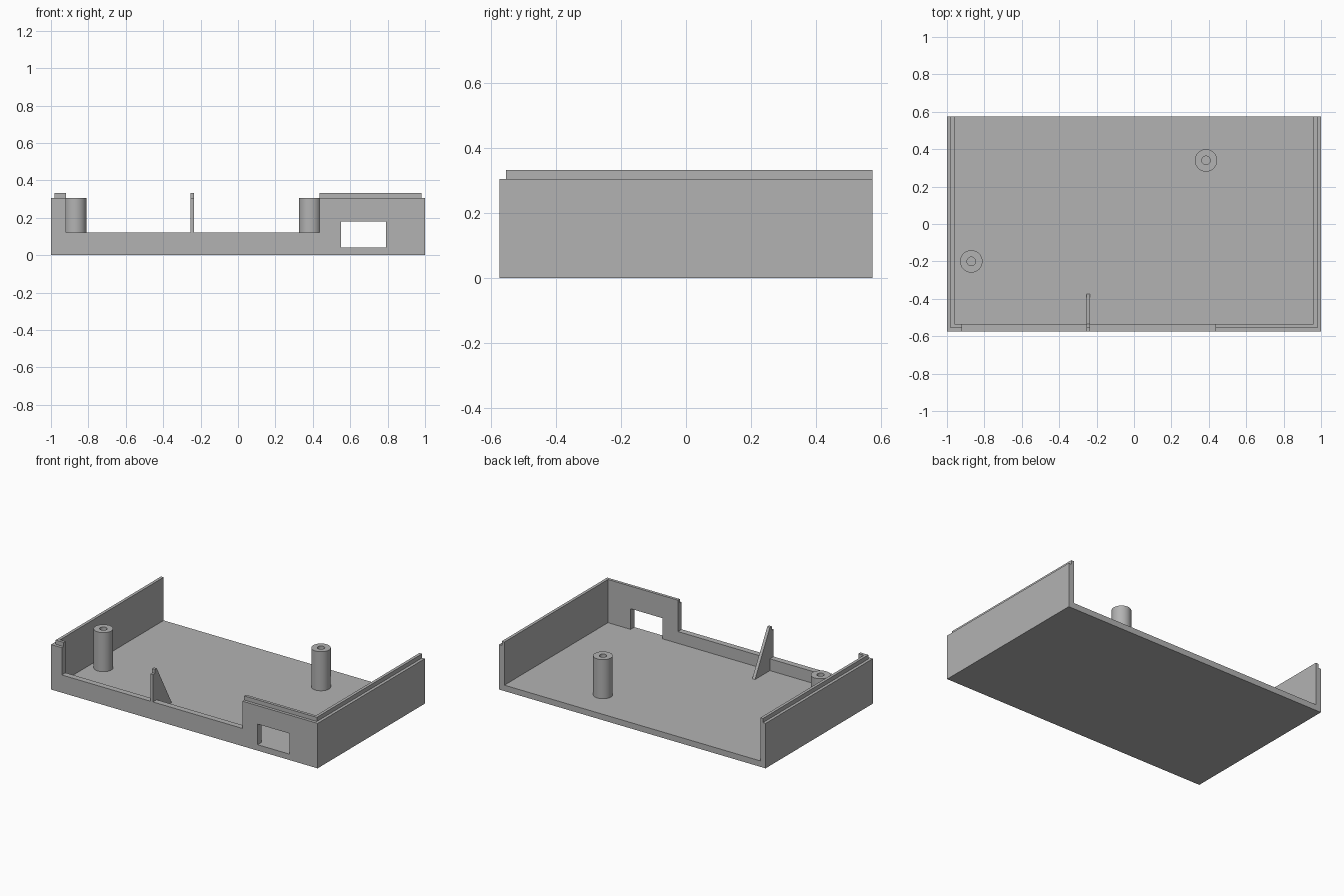
import bpy, bmesh
from math import radians
from mathutils import Vector

cube = bpy.data.objects.get("Cube")
if cube:
    bpy.data.objects.remove(cube, do_unlink=True)

# Main dimensions
W, D = 1.0, 0.575           # half width, half depth
T = 0.04                    # wall and floor thickness
RIM, LIP = 0.305, 0.333     # wall top, lip top
LOW = 0.12                  # top of the lowered front wall
CUT_L, CUT_R = -0.92, 0.435  # ends of the lowered front wall

grey = bpy.data.materials.new("grey plastic")
grey.use_nodes = True
grey.diffuse_color = (0.45, 0.45, 0.45, 1)
grey.node_tree.nodes["Principled BSDF"].inputs["Base Color"].default_value = grey.diffuse_color


def finish(name, bm):
    bmesh.ops.recalc_face_normals(bm, faces=bm.faces)
    mesh = bpy.data.meshes.new(name)
    bm.to_mesh(mesh)
    bm.free()
    mesh.materials.append(grey)
    obj = bpy.data.objects.new(name, mesh)
    bpy.context.collection.objects.link(obj)
    return obj


def extrude(name, points, axis, start, end):
    """Extrude a profile: (x, z) points along y, or (y, z) points along x."""
    bm = bmesh.new()
    place = (lambda a, b: (a, start, b)) if axis == "y" else (lambda a, b: (start, a, b))
    face = bm.faces.new([bm.verts.new(place(a, b)) for a, b in points])
    step = Vector((0, end - start, 0)) if axis == "y" else Vector((end - start, 0, 0))
    new = bmesh.ops.extrude_face_region(bm, geom=[face], use_keep_orig=True)["geom"]
    bmesh.ops.translate(bm, vec=step, verts=[v for v in new if isinstance(v, bmesh.types.BMVert)])
    return finish(name, bm)


def box(name, x0, x1, y0, y1, z0, z1):
    return extrude(name, [(x0, z0), (x1, z0), (x1, z1), (x0, z1)], "y", y0, y1)


def post(name, x, y, outer=0.06, inner=0.023, sides=48):
    """Hollow post: a spun wall section."""
    bm = bmesh.new()
    section = [(outer, T), (outer, RIM), (inner, RIM), (inner, T)]
    verts = [bm.verts.new((x + r, y, z)) for r, z in section]
    edges = [bm.edges.new(pair) for pair in zip(verts, verts[1:])]
    bmesh.ops.spin(bm, geom=verts + edges, cent=(x, y, 0), axis=(0, 0, 1),
                   angle=radians(360), steps=sides, use_merge=True)
    bmesh.ops.remove_doubles(bm, verts=bm.verts, dist=1e-4)
    obj = finish(name, bm)
    bpy.ops.object.select_all(action="DESELECT")
    bpy.context.view_layer.objects.active = obj
    obj.select_set(True)
    bpy.ops.object.shade_smooth_by_angle(angle=radians(30))


# Floor and side walls as one U-shaped section, open at the back
IN = W - T
extrude("floor_and_side_walls",
        [(-W, 0), (W, 0), (W, RIM), (IN, RIM), (IN, T), (-IN, T), (-IN, RIM), (-W, RIM)],
        "y", -D, D)

# Front wall with lowered middle and a window opening
extrude("front_wall",
        [(-IN, T), (0.55, T), (0.55, 0.18), (0.79, 0.18), (0.79, T), (IN, T), (IN, RIM),
         (CUT_R, RIM), (CUT_R, LOW), (CUT_L, LOW), (CUT_L, RIM), (-IN, RIM)],
        "y", -D, -D + T)

# Stepped lip on the inner half of the walls
HALF = T / 2
box("left_lip", IN, W - HALF, -D + HALF, D, RIM, LIP)
box("right_lip", -W + HALF, -IN, -D + HALF, D, RIM, LIP)
box("front_lip_left", CUT_R, IN, -D + HALF, -D + T, RIM, LIP)
box("front_lip_right", -IN, CUT_L, -D + HALF, -D + T, RIM, LIP)

# Triangular rib behind the front wall
extrude("support_rib",
        [(-D, LOW), (-D, RIM), (-D + HALF, RIM), (-D + HALF, LIP), (-D + T, LIP),
         (-0.375, T), (-D + T, T), (-D + T, LOW)],
        "x", -0.255, -0.235)

# Screw posts
post("front_screw_post", -0.87, -0.2)
post("back_screw_post", 0.385, 0.34)
